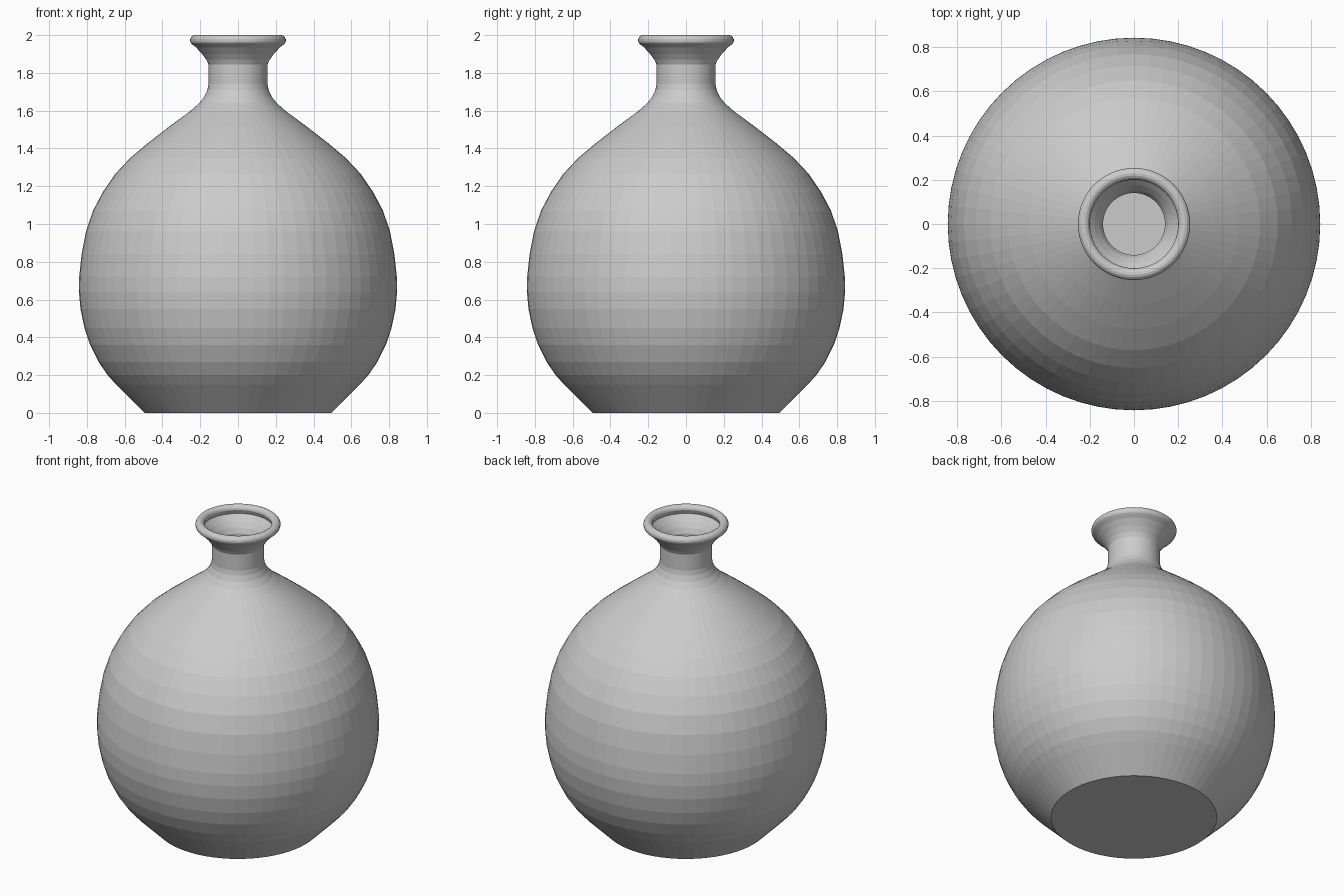
import bpy
import bmesh
from math import cos, sin, pi
from mathutils import Vector

SEGMENTS = 64
WALL = 0.016

cube = bpy.data.objects.get("Cube")
if cube:
    bpy.data.objects.remove(cube, do_unlink=True)

# Plain grey clay
clay = bpy.data.materials.new("grey_clay")
clay.use_nodes = True
grey = (0.6, 0.6, 0.6, 1)
clay.diffuse_color = grey
clay.node_tree.nodes["Principled BSDF"].inputs["Base Color"].default_value = grey

# Outer wall from foot to flared mouth, as (radius, height)
outer = [Vector(p) for p in (
    (0.495, 0), (0.645, 0.15), (0.69, 0.2), (0.738, 0.27), (0.783, 0.36),
    (0.813, 0.45), (0.834, 0.55), (0.842, 0.64), (0.841, 0.72), (0.828, 0.84),
    (0.805, 0.96), (0.768, 1.07), (0.715, 1.17), (0.65, 1.265), (0.57, 1.35),
    (0.475, 1.43), (0.365, 1.515), (0.25, 1.6), (0.205, 1.64), (0.178, 1.675),
    (0.162, 1.71), (0.156, 1.74), (0.156, 1.845), (0.168, 1.87),
    (0.19, 1.9), (0.222, 1.935))]

# Rolled lip, a round bead running over the top
lip = []
for i in range(11):
    a = -pi / 3 + i * (4 * pi / 3) / 10
    lip.append(Vector((0.227 + 0.027 * cos(a), 1.973 + 0.027 * sin(a))))

# Inner wall, the outer wall offset inward by the wall thickness
inner = []
for i in range(1, len(outer)):
    before, after = outer[i - 1], outer[min(i + 1, len(outer) - 1)]
    along = (after - before).normalized()
    inner.append(outer[i] + WALL * Vector((-along.y, along.x)))
inner.reverse()
inner.append(Vector((0.495, WALL)))


def lathe(name, profile, material):
    """Spin a profile around z and close both of its ends with flat discs."""
    bm = bmesh.new()
    rings = []
    for r, z in profile:
        rings.append([bm.verts.new((r * cos(2 * pi * k / SEGMENTS),
                                    r * sin(2 * pi * k / SEGMENTS), z))
                      for k in range(SEGMENTS)])
    for low, high in zip(rings, rings[1:]):
        for k in range(SEGMENTS):
            n = (k + 1) % SEGMENTS
            bm.faces.new((low[k], low[n], high[n], high[k]))
    bm.faces.new(rings[0][::-1])
    bm.faces.new(rings[-1])
    mesh = bpy.data.meshes.new(name)
    bm.to_mesh(mesh)
    bm.free()
    mesh.materials.append(material)
    obj = bpy.data.objects.new(name, mesh)
    bpy.context.collection.objects.link(obj)
    return obj


# Hollow vase: foot, body, neck, lip and inside in one skin
lathe("vase", outer + lip + inner, clay)
